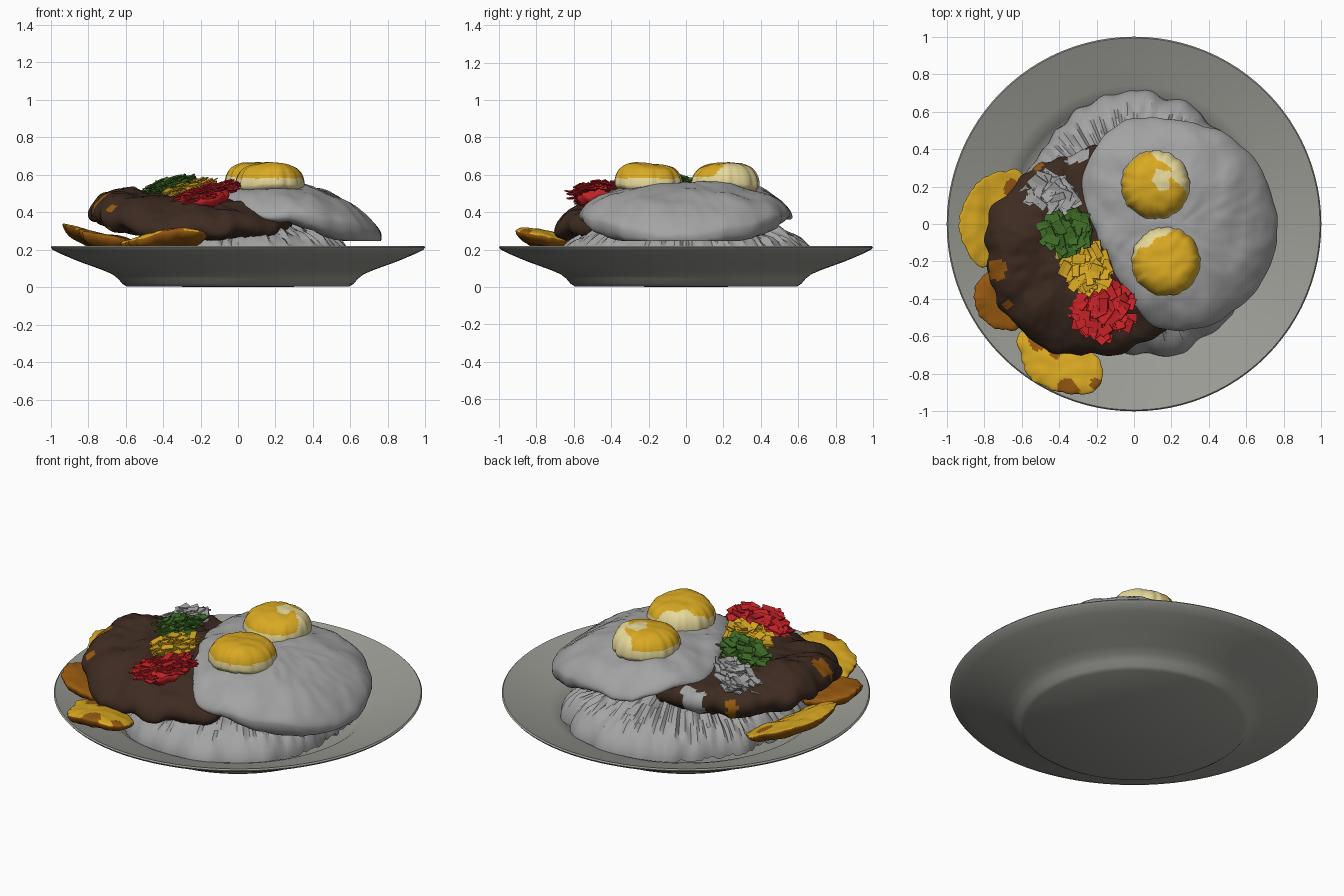
import bpy, bmesh, math, random
from mathutils import Vector, Matrix, Euler, noise

if "Cube" in bpy.data.objects:
    bpy.data.objects.remove(bpy.data.objects["Cube"])

random.seed(4)
TAU = 2 * math.pi


def material(name, rgb):
    m = bpy.data.materials.new(name)
    m.diffuse_color = (*rgb, 1)
    m.use_nodes = True
    m.node_tree.nodes["Principled BSDF"].inputs["Base Color"].default_value = m.diffuse_color
    return m


PLATE = material("stoneware grey", (0.33, 0.33, 0.30))
WHITE = material("egg and rice grey", (0.37, 0.37, 0.37))
MEAT = material("meat brown", (0.047, 0.024, 0.015))
YOLK = material("yolk yellow", (0.70, 0.40, 0.016))
CREAM = material("pale cream", (0.83, 0.72, 0.34))
GREEN = material("herb green", (0.05, 0.15, 0.02))
RED = material("pepper red", (0.57, 0.016, 0.02))
SKIN = material("roasted orange", (0.31, 0.10, 0.005))


def finish(name, bm, mats, angle=50):
    bmesh.ops.recalc_face_normals(bm, faces=bm.faces)
    me = bpy.data.meshes.new(name)
    bm.to_mesh(me)
    bm.free()
    for m in mats:
        me.materials.append(m)
    ob = bpy.data.objects.new(name, me)
    bpy.context.collection.objects.link(ob)
    if angle:
        bpy.context.view_layer.objects.active = ob
        ob.select_set(True)
        bpy.ops.object.shade_smooth_by_angle(angle=math.radians(angle))
        ob.select_set(False)
    return ob


def radius_lookup(c, pts):
    """Smoothed radius by angle for an outline around c."""
    pol = sorted((math.atan2(y - c[1], x - c[0]) % TAU, math.hypot(x - c[0], y - c[1])) for x, y in pts)
    pol = [(pol[-1][0] - TAU, pol[-1][1])] + pol + [(pol[0][0] + TAU, pol[0][1])]

    def raw(a):
        a %= TAU
        for (a0, r0), (a1, r1) in zip(pol, pol[1:]):
            if a0 <= a <= a1:
                return r0 + (r1 - r0) * (a - a0) / max(a1 - a0, 1e-6)
        return pol[0][1]
    return lambda a: sum(raw(a + k * 0.06) for k in (-2, -1, 0, 1, 2)) / 5


def pad(name, c, pts, mid, up, down, mats, rule=None, power=4, rings=14, segs=96,
        bump=0.0, freq=5.0, edge=0.0, angle=50, floor=0.0):
    """Soft rounded slab with a given outline, following the height function mid."""
    rad = radius_lookup(c, pts)
    below = down if callable(down) else (lambda x, y: down)
    bm = bmesh.new()

    def vert(t, a, is_top):
        r = t * rad(a)
        r *= 1 + edge * t * noise.noise(Vector((math.cos(a) * 6, math.sin(a) * 6, 2)))
        x, y = c[0] + r * math.cos(a), c[1] + r * math.sin(a)
        h = math.sqrt(max(0, 1 - t ** power))
        z = mid(x, y) + (up if is_top else -below(x, y)) * h
        z += bump * noise.noise(Vector((x * freq, y * freq, 0.7)))
        z += 0.35 * bump * noise.noise(Vector((x * freq * 3, y * freq * 3, 4.2)))
        return bm.verts.new((x, y, max(z, floor)))

    ts = [math.sin(i / rings * math.pi / 2) for i in range(1, rings + 1)]
    levels = [(t, True) for t in ts] + [(t, False) for t in reversed(ts[:-1])]
    rows = [[vert(t, TAU * j / segs, s) for j in range(segs)] for t, s in levels]
    top, bottom = vert(0, 0, True), vert(0, 0, False)
    for j in range(segs):
        k = (j + 1) % segs
        bm.faces.new((top, rows[0][j], rows[0][k]))
        bm.faces.new((bottom, rows[-1][k], rows[-1][j]))
        for a, b in zip(rows, rows[1:]):
            bm.faces.new((a[j], b[j], b[k], a[k]))
    bmesh.ops.recalc_face_normals(bm, faces=bm.faces)
    bm.normal_update()
    if rule:
        for f in bm.faces:
            f.material_index = rule(f.calc_center_median(), f.normal)
    return finish(name, bm, mats, angle)


def circle(c, r):
    return [(c[0] + r * math.cos(TAU * i / 24), c[1] + r * math.sin(TAU * i / 24)) for i in range(24)]


def near(p, x, y, r):
    wob = 0.6 * r * noise.noise(Vector((p.x * 18, p.y * 18, p.z * 18)))
    return math.hypot(p.x - x, p.y - y) + wob < r


# plate: turned profile
profile = [(0, 0), (0.595, 0.004), (0.618, 0.018), (0.64, 0.045), (0.67, 0.068), (0.72, 0.09),
           (0.85, 0.137), (0.94, 0.175), (0.99, 0.2), (1.0, 0.212), (0.993, 0.22), (0.97, 0.212),
           (0.85, 0.168), (0.74, 0.135), (0.7, 0.12), (0.67, 0.097), (0.64, 0.075), (0.6, 0.065), (0, 0.065)]
bm = bmesh.new()
vs = [bm.verts.new((r, 0, z)) for r, z in profile]
es = [bm.edges.new(p) for p in zip(vs, vs[1:])]
bmesh.ops.spin(bm, geom=vs + es, cent=(0, 0, 0), axis=(0, 0, 1), angle=TAU, steps=96)
bmesh.ops.remove_doubles(bm, verts=bm.verts, dist=1e-4)
finish("plate", bm, [PLATE], 40)


# rice mound with a grainy ribbed slope
def rice_height(x, y):
    a, r = math.atan2(y, x), math.hypot(x, y)
    grain = noise.noise(Vector((math.cos(a) * 22, math.sin(a) * 22, r * 9)))
    return 0.105 + 0.035 * grain * min(1, max(0, (0.72 - r) * 8))


pad("rice", (0, 0), [(0, .72), (.3, .62), (.52, .42), (.6, 0), (.53, -.45), (.22, -.69), (0, -.7), (-.3, -.6),
                     (-.58, -.3), (-.6, 0), (-.52, .35), (-.3, .6)],
    rice_height, 0.28, 0.01, [WHITE], power=2.2, rings=18, segs=220, edge=0.05, angle=35, floor=0.098)


# meat patty: raised on the left, sinking to the front
def patty_height(x, y):
    return (0.37 + 0.055 * math.exp(-((x + .65) ** 2 + (y + .1) ** 2) / .06)
            - 0.4 * max(0, -y - .3) ** 2 - 0.08 * max(0, x + .1))


def patty_colour(p, n):
    if near(p, -.73, -.25, .045) or near(p, -.52, .31, .03) or near(p, -.68, -.43, .022):
        return 1
    return 2 if near(p, -.31, .38, .065) else 0


pad("meat_patty", (-0.28, -0.12),
    [(-.2, .44), (-.3, .37), (-.45, .33), (-.62, .25), (-.67, .14), (-.76, .1), (-.78, -.2), (-.7, -.45),
     (-.55, -.62), (-.2, -.7), (.1, -.6), (.27, -.45), (.2, 0), (.0, .3)],
    patty_height, 0.105, 0.105, [MEAT, SKIN, WHITE], patty_colour, power=5, rings=22, segs=160,
    bump=0.033, freq=7, edge=0.05, floor=0.25)


# fried egg white draped over the rice, thick toward its low right side
def egg_height(x, y):
    return (0.49 - 0.85 * max(0, x - .25) ** 2 - 0.5 * max(0, abs(y) - .1) ** 2 - 0.12 * max(0, -x)
            + 0.04 * math.exp(-((x + .12) ** 2 + (y - .42) ** 2) / .03))


def egg_depth(x, y):
    return 0.06 + 0.1 * min(1, max(0, (x - .15) / .3))


pad("egg_white", (0.25, 0),
    [(0, .57), (.1, .56), (.3, .54), (.55, .44), (.71, .22), (.765, 0), (.72, -.24), (.56, -.44), (.4, -.54),
     (.2, -.575), (.05, -.51), (-.02, -.4), (-.12, -.2), (-.22, 0), (-.28, .15), (-.26, .3), (-.14, .5)],
    egg_height, 0.065, egg_depth, [WHITE], power=6, rings=20, segs=120, bump=0.02, freq=7, edge=0.02, floor=0.245)


# yolks with a pale film at the base and on the far sides
def yolk(name, c, base, direction, limit, spot=None):
    def rule(p, n):
        side = (p.x - c[0]) * direction[0] + (p.y - c[1]) * direction[1]
        side += 0.03 * noise.noise(Vector((p.x * 15, p.y * 15, 0)))
        return int(p.z < base or side > limit or (spot is not None and near(p, *spot)))
    pad(name, c, circle(c, 0.183), lambda x, y: 0.55, 0.112, 0.05, [YOLK, CREAM], rule,
        power=4, rings=26, segs=96, bump=0.015, freq=6, edge=0.05)


yolk("yolk_back", (0.115, 0.21), 0.59, (0.75, 0.66), 0.1, (0.15, 0.24, 0.05))
yolk("yolk_front", (0.17, -0.2), 0.58, (-0.6, 0.8), 0.125)


# potato wedges leaning on the rim, cut face up and skin below
def wedge(name, c, pts, mid, skin_spots, up=0.02, down=0.06):
    def rule(p, n):
        return int(n.z < 0.25 or any(near(p, *s) for s in skin_spots))
    pad(name, c, pts, mid, up, down, [YOLK, SKIN], rule, power=3, rings=18, segs=96, bump=0.02, edge=0.06)


def rim_lean(x, y):
    return 0.2 + 0.42 * (math.hypot(x, y) - 0.62)


wedge("wedge_left", (-.75, .03), [(-.6, .28), (-.72, .28), (-.84, .21), (-.905, .1), (-.905, -.1), (-.87, -.19),
                                  (-.8, -.23), (-.65, -.2), (-.58, 0)], rim_lean, [(-.66, .2, .04)])
wedge("wedge_middle", (-.7, -.4), [(-.85, -.35), (-.84, -.45), (-.75, -.55), (-.6, -.55), (-.53, -.4), (-.6, -.25),
                                   (-.77, -.25)],
      lambda x, y: 0.245 + 0.25 * (-x - .65), [(-.7, -.4, .4)], 0.03)
wedge("wedge_front", (-.4, -.74), [(-.62, -.57), (-.6, -.7), (-.46, -.87), (-.35, -.9), (-.18, -.87), (-.17, -.76),
                                   (-.3, -.64), (-.5, -.55)],
      lambda x, y: 0.245 + 0.16 * (-y - .65) + 0.07 * (x + .4),
      [(-.36, -.9, .07), (-.5, -.62, .06), (-.42, -.66, .05), (-.2, -.86, .03)], 0.03)


# heaps of thin chopped garnish, sloping up toward the egg
def garnish(name, c, rx, ry, z, mat, count=75):
    def slope(x, y):
        return z + 0.25 * (x - c[0])
    ring = [(c[0] + .75 * (p[0] - c[0]) * rx, c[1] + .75 * (p[1] - c[1]) * ry) for p in circle(c, 1)]
    pad(name + "_heap", c, ring, lambda x, y: slope(x, y) - .07, 0.045, 0.04, [mat], rings=6, segs=32, bump=.03,
        freq=20, edge=.2, power=3)
    bm = bmesh.new()
    for i in range(count):
        a, r = random.uniform(0, TAU), math.sqrt(random.random())
        x, y = c[0] + r * rx * math.cos(a), c[1] + r * ry * math.sin(a)
        lift = random.uniform(-.03, .02) - .035 * r * r
        tilt = Euler((random.uniform(-.3, .3), -.3 + random.uniform(-.25, .25), 0)).to_matrix().to_4x4()
        m = (Matrix.Translation((x, y, slope(x, y) + lift)) @ tilt @ Matrix.Rotation(random.uniform(0, TAU), 4, 'Z')
             @ Matrix.Diagonal((random.uniform(.055, .09), random.uniform(.035, .055), .007, 1)))
        bmesh.ops.create_cube(bm, size=1, matrix=m)
    finish(name, bm, [mat], 0)


garnish("white_onion", (-.45, .15), .15, .11, .52, WHITE, 60)
garnish("green_herbs", (-.37, -.04), .14, .115, .565, GREEN)
garnish("yellow_pepper", (-.26, -.23), .135, .13, .55, YOLK)
garnish("red_pepper", (-.17, -.46), .165, .16, .53, RED, 110)
